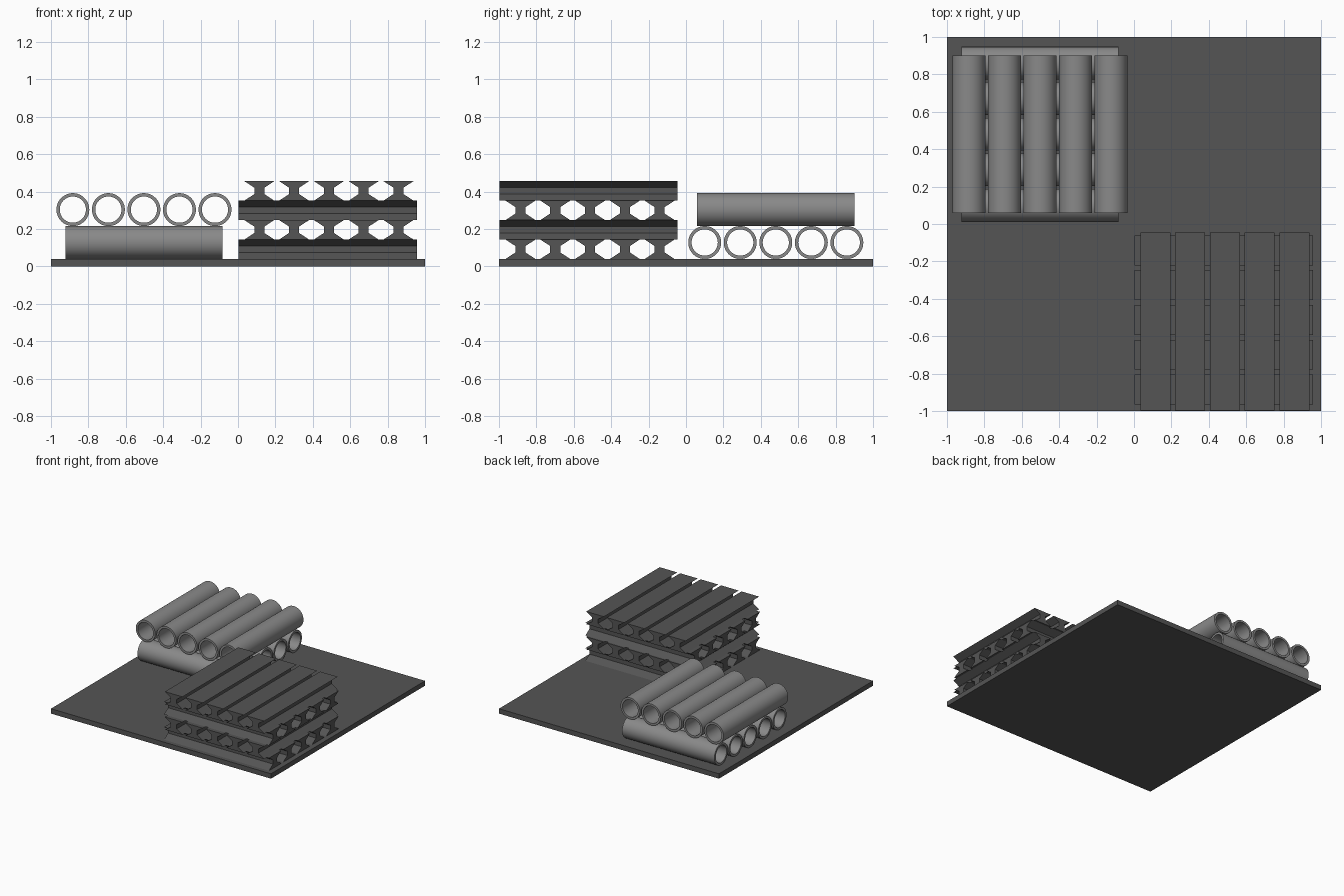
import bpy
import bmesh
import math

cube = bpy.data.objects.get("Cube")
if cube:
    bpy.data.objects.remove(cube, do_unlink=True)


def material(name, value):
    mat = bpy.data.materials.new(name)
    mat.use_nodes = True
    colour = (value, value, value, 1)
    mat.diffuse_color = colour
    mat.node_tree.nodes["Principled BSDF"].inputs["Base Color"].default_value = colour
    return mat


dark_steel = material("dark steel grey", 0.09)
pipe_grey = material("pipe grey", 0.25)


def add_object(name, bm, mat):
    bmesh.ops.recalc_face_normals(bm, faces=bm.faces[:])
    mesh = bpy.data.meshes.new(name)
    bm.to_mesh(mesh)
    bm.free()
    mesh.materials.append(mat)
    obj = bpy.data.objects.new(name, mesh)
    bpy.context.collection.objects.link(obj)
    return obj


def place(axis, across, along, z):
    """Point from its distance across and along a bar lying on the x or y axis."""
    return (along, across, z) if axis == "x" else (across, along, z)


def make_beam(name, axis, centre, start, end, bottom):
    """Bar with two tapered flanges and a narrow web."""
    half = [(FLANGE, 0), (WEB, BEAM_H / 3), (WEB, BEAM_H * 2 / 3), (FLANGE, BEAM_H)]
    profile = half + [(-u, v) for u, v in reversed(half)]
    bm = bmesh.new()
    rings = [[bm.verts.new(place(axis, centre + u, a, bottom + v)) for u, v in profile]
             for a in (start, end)]
    n = len(profile)
    for i in range(n):
        j = (i + 1) % n
        bm.faces.new((rings[0][i], rings[0][j], rings[1][j], rings[1][i]))
    for r in rings:
        # Flange, web and flange quads close each end
        for k in range(3):
            bm.faces.new((r[k], r[k + 1], r[n - 2 - k], r[n - 1 - k]))
    add_object(name, bm, dark_steel)


def make_pipe(name, axis, centre, start, end, z):
    """Hollow tube with open ends."""
    bm = bmesh.new()
    loops = []
    for radius, a in ((OUTER, start), (OUTER, end), (INNER, end), (INNER, start)):
        loops.append([])
        for i in range(SIDES):
            t = math.tau * i / SIDES
            loops[-1].append(bm.verts.new(
                place(axis, centre + radius * math.cos(t), a, z + radius * math.sin(t))))
    for k in range(4):
        a, b = loops[k], loops[(k + 1) % 4]
        for i in range(SIDES):
            j = (i + 1) % SIDES
            bm.faces.new((a[i], a[j], b[j], b[i]))
    obj = add_object(name, bm, pipe_grey)
    bpy.ops.object.select_all(action="DESELECT")
    obj.select_set(True)
    bpy.context.view_layer.objects.active = obj
    bpy.ops.object.shade_smooth_by_angle(angle=math.radians(40))


# Ground plate
PLATE = 0.04
bm = bmesh.new()
bmesh.ops.create_cube(bm, size=1)
for v in bm.verts:
    v.co = (v.co.x * 2, v.co.y * 2, (v.co.z + 0.5) * PLATE)
add_object("ground_plate", bm, dark_steel)

# Beam stack: four crossed layers of five
FLANGE, WEB, BEAM_H = 0.08, 0.027, 0.104
for layer in range(4):
    axis, first, start, end = (("x", -0.885, 0.003, 0.957), ("y", 0.114, -0.998, -0.045))[layer % 2]
    for i in range(5):
        make_beam(f"beam_layer_{layer + 1}_{i + 1}", axis, first + 0.186 * i,
                  start, end, PLATE + layer * BEAM_H)

# Pipe stack: two crossed layers of five
OUTER, INNER, SIDES = 0.088, 0.07, 48
for layer in range(2):
    axis, first, start, end = (("x", 0.1, -0.922, -0.083), ("y", -0.883, 0.06, 0.9))[layer]
    for i in range(5):
        make_pipe(f"pipe_layer_{layer + 1}_{i + 1}", axis, first + 0.19 * i,
                  start, end, PLATE + OUTER * (1 + 2 * layer))
